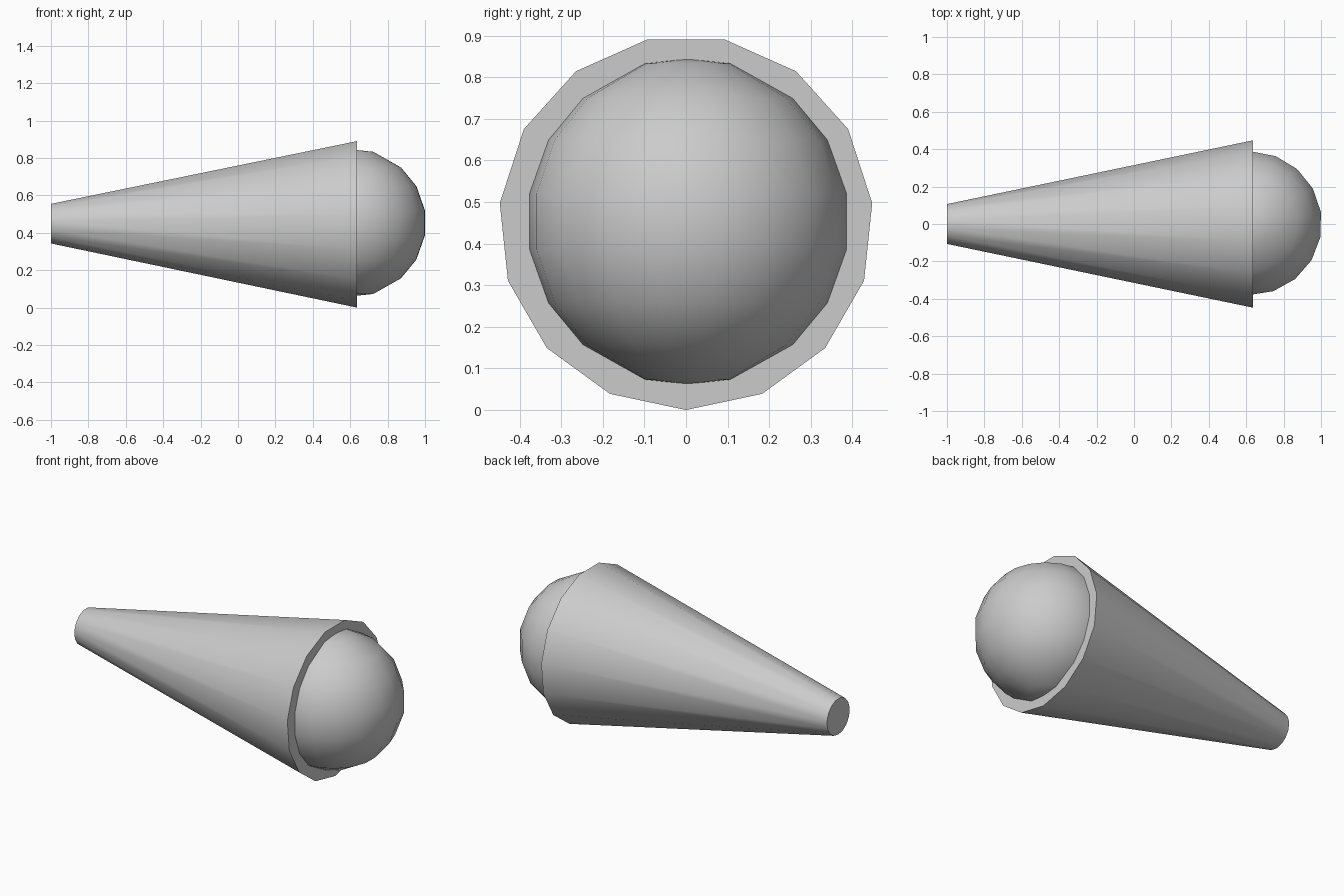
import bpy, bmesh
from math import radians, pi, cos, sin
from mathutils import Matrix

if "Cube" in bpy.data.objects:
    bpy.data.objects.remove(bpy.data.objects["Cube"])


def lathe(name, profile, sides, start, matrix):
    """Spin (radius, height) points round local z; zero radius makes a pole."""
    bm = bmesh.new()
    rings = []
    for r, h in profile:
        count = sides if r > 0 else 1
        rings.append([bm.verts.new((r * cos(start + 2 * pi * i / sides),
                                    r * sin(start + 2 * pi * i / sides), h))
                      for i in range(count)])
    for a, b in zip(rings, rings[1:]):
        for i in range(sides):
            j = (i + 1) % sides
            quad = [a[i % len(a)], a[j % len(a)], b[j % len(b)], b[i % len(b)]]
            bm.faces.new(list(dict.fromkeys(quad)))
    for ring in (rings[0], rings[-1]):
        if len(ring) > 1:
            bm.faces.new(ring)
    bmesh.ops.transform(bm, matrix=matrix, verts=bm.verts)
    bmesh.ops.recalc_face_normals(bm, faces=bm.faces)
    mesh = bpy.data.meshes.new(name)
    bm.to_mesh(mesh)
    bm.free()
    obj = bpy.data.objects.new(name, mesh)
    bpy.context.collection.objects.link(obj)
    bpy.ops.object.select_all(action='DESELECT')
    obj.select_set(True)
    bpy.context.view_layer.objects.active = obj
    bpy.ops.object.shade_smooth_by_angle(angle=radians(40))
    return obj


# Tapered cone lying along x, one corner pointing straight down
lathe("cone", [(0.107, -1.0), (0.45, 0.637)], 15, 0,
      Matrix.Translation((0, 0, 0.45)) @ Matrix.Rotation(radians(90), 4, 'Y'))

# Ball seated in the wide end, small rings near its poles
half = [(0.384, 0.067), (0.338, 0.196), (0.255, 0.296), (0.105, 0.38), (0, 0.391)]
ball = [(r, -h) for r, h in reversed(half)] + half
lathe("ball", ball, 18, radians(9), Matrix.Translation((0.62, 0.004, 0.453)))
